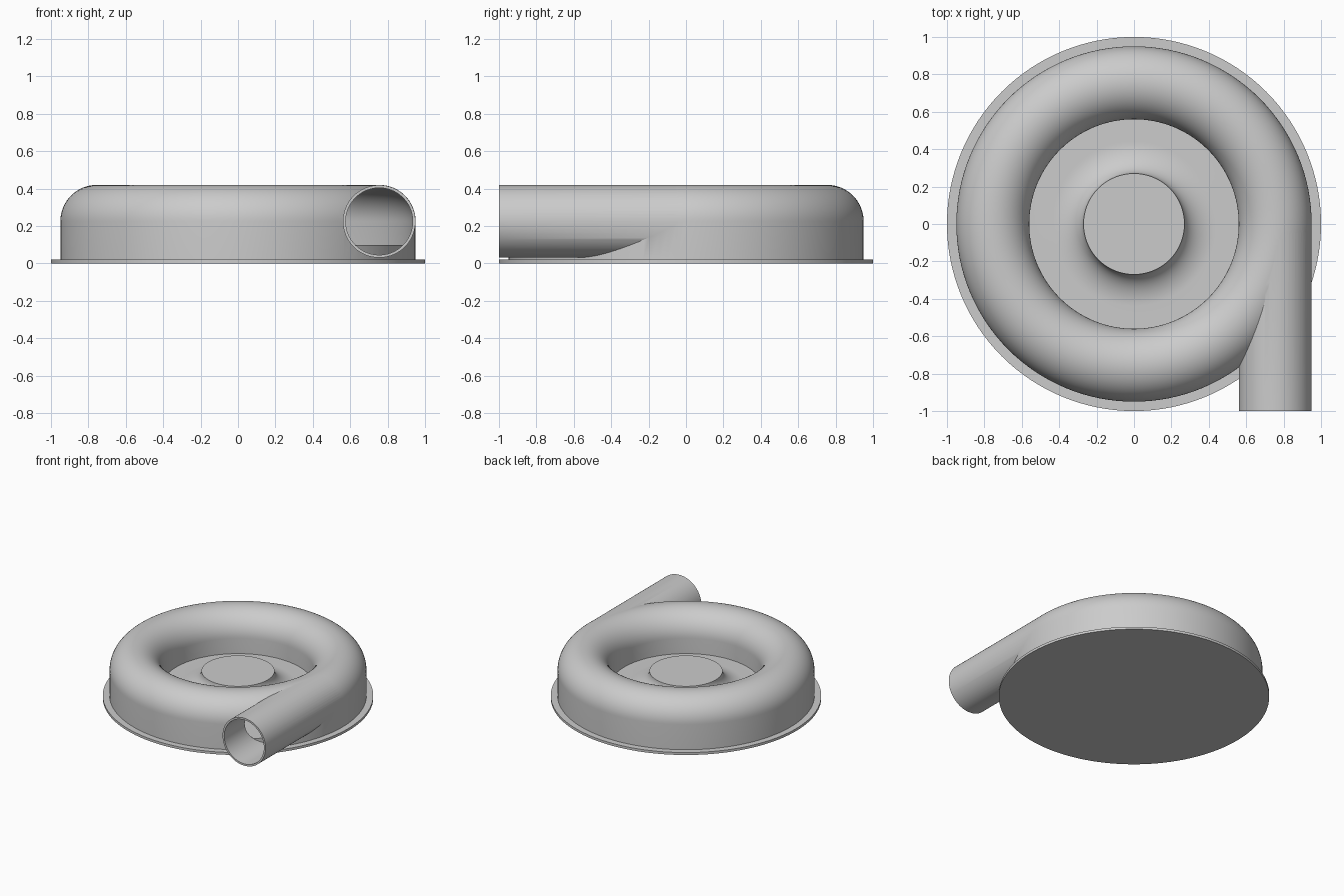
import bpy, bmesh
from math import sin, cos, pi, radians
from mathutils import Matrix, Vector

if "Cube" in bpy.data.objects:
    bpy.data.objects.remove(bpy.data.objects["Cube"])

grey = bpy.data.materials.new("cast_grey")
grey.use_nodes = True
grey.diffuse_color = (0.6, 0.6, 0.6, 1)
grey.node_tree.nodes["Principled BSDF"].inputs["Base Color"].default_value = (0.6, 0.6, 0.6, 1)

TUBE_X, TUBE_Z = 0.755, 0.225   # centre of the spiral tube section
FLOOR = 0.1                     # inner floor height


def finish(name, bm):
    bmesh.ops.remove_doubles(bm, verts=bm.verts, dist=1e-5)
    bmesh.ops.recalc_face_normals(bm, faces=bm.faces)
    mesh = bpy.data.meshes.new(name)
    bm.to_mesh(mesh)
    bm.free()
    mesh.materials.append(grey)
    obj = bpy.data.objects.new(name, mesh)
    bpy.context.collection.objects.link(obj)
    return obj


def lathe(name, profile, closed=False, steps=128):
    bm = bmesh.new()
    verts = [bm.verts.new((r, 0, z)) for r, z in profile]
    edges = [bm.edges.new(pair) for pair in zip(verts, verts[1:])]
    if closed:
        edges.append(bm.edges.new((verts[-1], verts[0])))
    bmesh.ops.spin(bm, geom=verts + edges, cent=(0, 0, 0), axis=(0, 0, 1),
                   angle=2 * pi, steps=steps, use_merge=True)
    return finish(name, bm)


def rod(name, radius, y0, y1):
    bm = bmesh.new()
    place = Matrix.Translation(Vector((TUBE_X, (y0 + y1) / 2, TUBE_Z))) @ Matrix.Rotation(pi / 2, 4, 'X')
    bmesh.ops.create_cone(bm, cap_ends=True, segments=96, radius1=radius,
                          radius2=radius, depth=y1 - y0, matrix=place)
    return finish(name, bm)


def arch(radius, bottom):
    # tube section: round top, straight walls down to a flat bottom
    top = [(TUBE_X + radius * cos(pi * i / 32), TUBE_Z + radius * sin(pi * i / 32))
           for i in range(33)]
    return [(TUBE_X + radius, bottom)] + top + [(TUBE_X - radius, bottom)]


def boolean(target, tool, operation):
    tool.hide_render = True
    mod = target.modifiers.new("cut", 'BOOLEAN')
    mod.operation, mod.object, mod.solver = operation, tool, 'EXACT'
    bpy.context.view_layer.objects.active = target
    bpy.ops.object.modifier_apply(modifier=mod.name)
    bpy.data.objects.remove(tool)


# round mounting plate
plate = lathe("base_plate", [(0, 0), (1, 0), (1, 0.02), (0, 0.02)])

# ring casing with its tangential outlet pipe
casing = lathe("ring_casing", arch(0.195, 0.015), closed=True)
boolean(casing, rod("outlet_pipe", 0.194, -1, 0), 'UNION')

# hollow ring passage and pipe bore, leaving the raised floor in place
bore = rod("bore", 0.179, -1.1, 0)
boolean(bore, lathe("floor_block", [(0, -0.1), (0.935, -0.1), (0.935, FLOOR), (0, FLOOR)]), 'DIFFERENCE')
boolean(casing, lathe("passage", arch(0.18, FLOOR), closed=True), 'DIFFERENCE')
boolean(casing, bore, 'DIFFERENCE')

# central hub flaring out into the sunken floor
flare = [(0.44 - 0.17 * sin(pi / 2 * i / 16), 0.22 - 0.12 * cos(pi / 2 * i / 16))
         for i in range(17)]
hub = lathe("centre_hub", [(0, 0.015), (0.57, 0.015), (0.57, FLOOR)] + flare + [(0, 0.22)])

# smooth shading with crisp rims
bpy.ops.object.select_all(action='DESELECT')
for obj in (plate, casing, hub):
    obj.select_set(True)
bpy.context.view_layer.objects.active = casing
bpy.ops.object.shade_smooth_by_angle(angle=radians(30))
